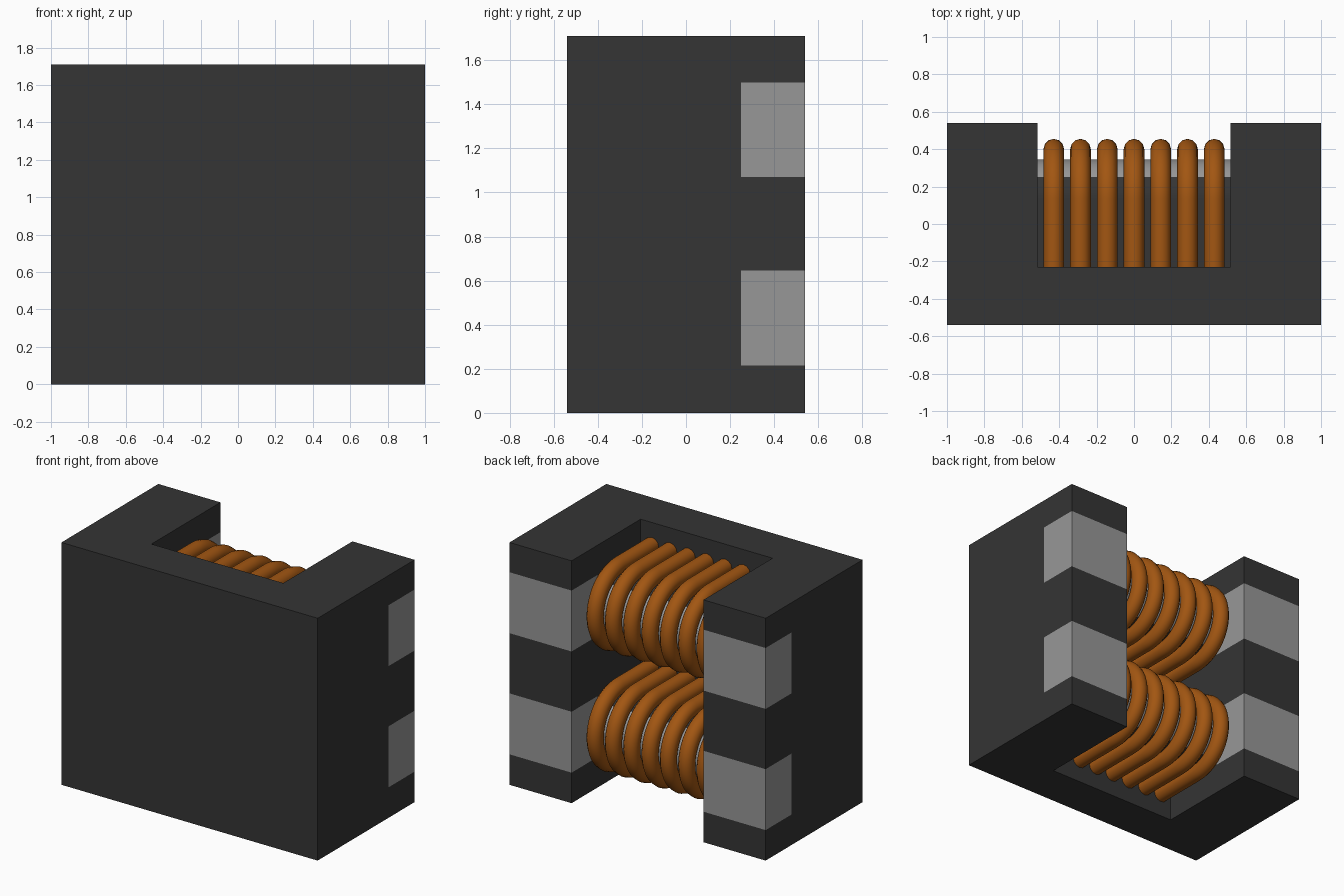
import bpy, bmesh, math

if "Cube" in bpy.data.objects:
    bpy.data.objects.remove(bpy.data.objects["Cube"], do_unlink=True)


def material(name, rgb):
    m = bpy.data.materials.new(name)
    m.use_nodes = True
    m.diffuse_color = (*rgb, 1)
    m.node_tree.nodes["Principled BSDF"].inputs["Base Color"].default_value = (*rgb, 1)
    return m


FERRITE = material("dark ferrite", (0.035, 0.035, 0.035))
METAL = material("grey terminal metal", (0.31, 0.31, 0.31))
COPPER = material("copper wire", (0.36, 0.093, 0.006))

H = 1.71                     # body height
Y0, Y1 = -0.54, 0.54         # front and back of the body
WALL, SLOT = -0.23, 0.515    # slot floor and half width
PAD_Y = 0.25                 # where the metal plating starts
LEVELS = (0.43, 1.285)       # winding centre heights
PAD_H = 0.215                # half height of the plating
CORE_Y, CORE_R = 0.135, 0.21
WIRE_R, TURNS, PITCH = 0.055, 7, 0.143


def extrude_profile(name, points, vector):
    """Extrude a closed outline and plate everything behind PAD_Y near the winding levels."""
    bm = bmesh.new()
    face = bm.faces.new([bm.verts.new(p) for p in points])
    new = bmesh.ops.extrude_face_region(bm, geom=[face])["geom"]
    bmesh.ops.translate(bm, vec=vector, verts=[v for v in new if isinstance(v, bmesh.types.BMVert)])
    cuts = [((0, PAD_Y, 0), (0, 1, 0))]
    cuts += [((0, 0, z + s * PAD_H), (0, 0, 1)) for z in LEVELS for s in (-1, 1)]
    for co, no in cuts:
        bmesh.ops.bisect_plane(bm, geom=bm.verts[:] + bm.edges[:] + bm.faces[:],
                               plane_co=co, plane_no=no)
    bmesh.ops.recalc_face_normals(bm, faces=bm.faces)
    for f in bm.faces:
        c = f.calc_center_median()
        plated = c.y > PAD_Y and any(abs(c.z - z) < PAD_H for z in LEVELS)
        f.material_index = int(plated)
    me = bpy.data.meshes.new(name)
    bm.to_mesh(me)
    bm.free()
    me.materials.append(FERRITE)
    me.materials.append(METAL)
    ob = bpy.data.objects.new(name, me)
    bpy.context.collection.objects.link(ob)
    return ob


def smooth(ob):
    bpy.ops.object.select_all(action="DESELECT")
    ob.select_set(True)
    bpy.context.view_layer.objects.active = ob
    bpy.ops.object.shade_smooth_by_angle(angle=math.radians(35))


def u_path(radius, back, z, steps):
    """Side outline of a U: straight legs into the wall joined by a half circle."""
    arc = [(-math.pi / 2 + math.pi * i / steps) for i in range(steps + 1)]
    return ([(back, z - radius)]
            + [(CORE_Y + radius * math.cos(a), z + radius * math.sin(a)) for a in arc]
            + [(back, z + radius)])


# U-shaped body with plated arm ends
outline = [(-1, Y0), (1, Y0), (1, Y1), (SLOT, Y1), (SLOT, WALL),
           (-SLOT, WALL), (-SLOT, Y1), (-1, Y1)]
extrude_profile("body", [(x, y, 0) for x, y in outline], (0, 0, H))

for label, z in zip(("lower", "upper"), LEVELS):
    # Rounded core bar bridging the two arms
    pts = [(-SLOT - 0.01, y, h) for y, h in u_path(CORE_R, WALL - 0.02, z, 32)]
    smooth(extrude_profile(label + "_core", pts, (2 * SLOT + 0.02, 0, 0)))

    # Wire turns wrapped round the core
    cu = bpy.data.curves.new(label + "_winding", "CURVE")
    cu.dimensions = "3D"
    cu.bevel_depth = WIRE_R
    cu.bevel_resolution = 4
    cu.use_fill_caps = True
    cu.materials.append(COPPER)
    for i in range(TURNS):
        x = (i - (TURNS - 1) / 2) * PITCH
        path = u_path(CORE_R + WIRE_R, WALL - 0.06, z, 32)
        sp = cu.splines.new("POLY")
        sp.points.add(len(path) - 1)
        for p, (y, h) in zip(sp.points, path):
            p.co = (x, y, h, 1)
    coil = bpy.data.objects.new(label + "_winding", cu)
    bpy.context.collection.objects.link(coil)
    bpy.ops.object.select_all(action="DESELECT")
    coil.select_set(True)
    bpy.context.view_layer.objects.active = coil
    bpy.ops.object.convert(target="MESH")
    smooth(bpy.context.view_layer.objects.active)
